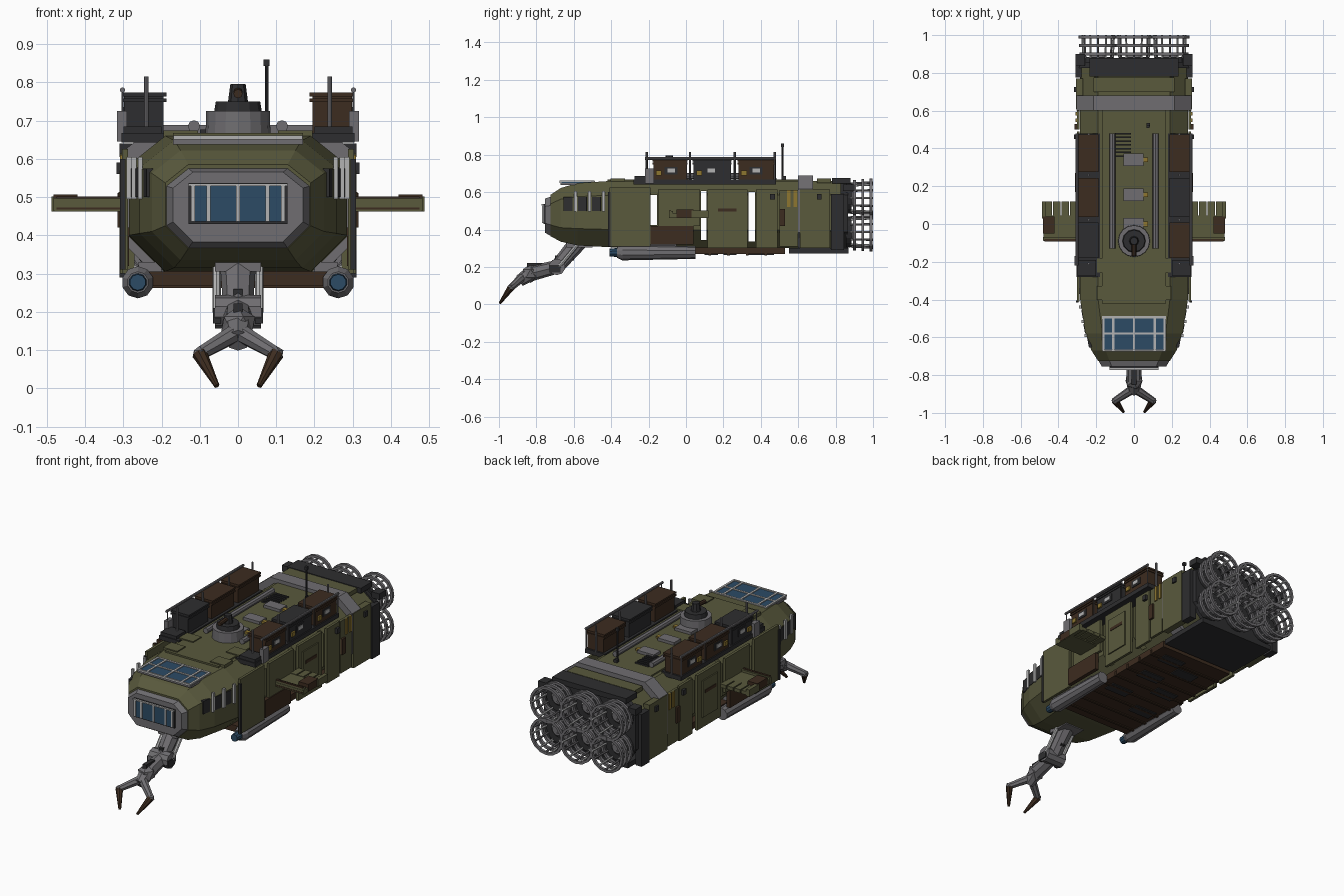
import bpy, bmesh, math
from mathutils import Vector, Matrix

if "Cube" in bpy.data.objects:
    bpy.data.objects.remove(bpy.data.objects["Cube"])


def material(name, r, g, b):
    m = bpy.data.materials.new(name)
    m.use_nodes = True
    m.diffuse_color = (r, g, b, 1)
    m.node_tree.nodes["Principled BSDF"].inputs["Base Color"].default_value = (r, g, b, 1)
    return m


OLIVE = material("olive paint", .1, .1, .046)
GREY = material("grey metal", .16, .155, .165)
DARK = material("charcoal metal", .027, .027, .029)
BROWN = material("rust brown", .046, .025, .014)
BLUE = material("blue glass", .025, .07, .13)
PALE = material("pale trim", .45, .45, .45)
YELLOW = material("yellow marking", .27, .18, .03)


def finish(name, bm, mat):
    bmesh.ops.recalc_face_normals(bm, faces=bm.faces)
    me = bpy.data.meshes.new(name)
    bm.to_mesh(me)
    bm.free()
    me.materials.append(mat)
    ob = bpy.data.objects.new(name, me)
    bpy.context.collection.objects.link(ob)
    return ob


def box(name, x, y, z, mat, turn=0):
    """Box from (min, max) ranges, optionally turned about its upright axis."""
    bm = bmesh.new()
    bmesh.ops.create_cube(bm, size=1)
    size = Vector((x[1] - x[0], y[1] - y[0], z[1] - z[0]))
    mid = Vector((x[0] + x[1], y[0] + y[1], z[0] + z[1])) / 2
    bm.transform(Matrix.Translation(mid) @ Matrix.Rotation(turn, 4, 'Z') @ Matrix.Diagonal(size).to_4x4())
    return finish(name, bm, mat)


def rod(name, a, b, r1, mat, r2=None, sides=8, caps=True):
    a, b = Vector(a), Vector(b)
    bm = bmesh.new()
    bmesh.ops.create_cone(bm, cap_ends=caps, segments=sides, radius1=r1,
                          radius2=r1 if r2 is None else r2, depth=(b - a).length)
    bm.transform(Matrix.Translation((a + b) / 2) @ (b - a).to_track_quat('Z', 'Y').to_matrix().to_4x4())
    return finish(name, bm, mat)


def ball(name, at, r, mat):
    bm = bmesh.new()
    bmesh.ops.create_icosphere(bm, subdivisions=1, radius=r, matrix=Matrix.Translation(at))
    return finish(name, bm, mat)


def loft(name, sections, mat):
    """Eight-sided skin through (y, half width, bottom, top, chamfer) sections."""
    bm = bmesh.new()
    rings = []
    for y, w, lo, hi, c in sections:
        pts = [(w - c, lo), (w, lo + c), (w, hi - c * .8), (w - c, hi)]
        pts += [(-x, z) for x, z in reversed(pts)]
        rings.append([bm.verts.new((x, y, z)) for x, z in pts])
    for a, b in zip(rings, rings[1:]):
        for i in range(8):
            j = (i + 1) % 8
            bm.faces.new((a[i], a[j], b[j], b[i]))
    bm.faces.new(rings[0])
    bm.faces.new(rings[-1])
    return finish(name, bm, mat)


def span(s, a, b):
    return tuple(sorted((s * a, s * b)))


# Hull with see-through slots
hull = loft("hull", [(-.725, .19, .365, .585, .06), (-.67, .225, .335, .622, .075),
                     (-.58, .257, .315, .648, .09), (-.4, .285, .305, .66, .095),
                     (.83, .285, .3, .66, .095)], OLIVE)
for y, z in (((-.19, -.155), (.425, .585)), ((.08, .11), (.345, .605)), ((.335, .37), (.335, .6))):
    cutter = box("slot_cutter", (-.5, .5), y, z, OLIVE)
    cutter.hide_render = True
    cutter.hide_set(True)
    cut = hull.modifiers.new("slot", 'BOOLEAN')
    cut.object = cutter
    cut.solver = 'EXACT'

# Front window
loft("window_surround", [(-.755, .17, .383, .565, .052), (-.715, .193, .362, .578, .06)], GREY)
box("window_frame", (-.13, .13), (-.762, -.75), (.43, .537), DARK)
box("front_glass", (-.12, .12), (-.766, -.75), (.436, .53), BLUE)
box("window_top_trim", (-.13, .13), (-.772, -.75), (.529, .536), PALE)
for x in (-.118, -.077, 0, .077, .118):
    box("window_bar", (x - .005, x + .005), (-.771, -.76), (.436, .534), PALE)

# Skylight
box("skylight_frame", (-.17, .17), (-.67, -.49), (.638, .65), GREY)
box("skylight_glass", (-.165, .165), (-.665, -.495), (.65, .656), BLUE)
box("skylight_front_trim", (-.168, .168), (-.676, -.666), (.65, .661), PALE)
for x in (-.163, -.11, 0, .11, .163):
    box("skylight_bar", (x - .006, x + .006), (-.67, -.49), (.654, .661), PALE)
for y in (-.58, -.493):
    box("skylight_crossbar", (-.17, .17), (y - .006, y + .006), (.654, .66), PALE)

# Roof deck
box("roof_deck", (-.17, .17), (-.42, .6), (.65, .668), OLIVE)
rod("turret_base", (0, -.09, .66), (0, -.09, .725), .085, GREY, .083, 16)
rod("turret_ring", (0, -.09, .725), (0, -.09, .75), .062, DARK, .058, 12)
rod("turret_head", (0, -.09, .75), (0, -.09, .795), .026, DARK, .02)
rod("turret_barrel", (0, -.09, .775), (0, -.17, .77), .012, BROWN)
for y in (.34, .155, 0):
    box("roof_unit", (-.055, .05), (y - .032, y + .032), (.66, .684), GREY)
    box("roof_tag", (.05, .075), (y - .012, y + .012), (.66, .68), YELLOW)
for i in range(7):
    box("vent_slat", (-.1, -.015), (.355 + i * .02, .363 + i * .02), (.66, .676), DARK)
box("antenna_foot", (.065, .085), (.515, .535), (.66, .685), DARK)
rod("antenna", (.075, .515, .66), (.075, .515, .86), .005, DARK)
box("antenna_tip", (.067, .083), (.507, .523), (.842, .86), DARK)

# Rear section
loft("rear_collar", [(.6, .305, .295, .688, .09), (.68, .305, .295, .688, .09)], GREY)
loft("rear_bulkhead", [(.825, .292, .295, .662, .09), (.865, .285, .298, .655, .09)], DARK)
for s in (-1, 1):
    box("rear_side_panel", span(s, .27, .308), (.61, .77), (.3, .615), OLIVE)
    box("rear_side_guard", span(s, .27, .31), (.775, .845), (.29, .59), DARK)
    box("rear_corner_block", span(s, .26, .31), (.84, .9), (.605, .64), DARK)
box("rear_roof_panel", (-.215, .215), (.7, .775), (.65, .674), OLIVE)
box("rear_roof_guard", (-.235, .235), (.78, .88), (.645, .675), DARK)
box("rear_belly_plate", (-.24, .24), (.55, .87), (.272, .3), DARK)

# Engine cages
for x in (-.19, 0, .19):
    for z in (.387, .568):
        rod("engine_socket", (x, .855, z), (x, .885, z), .086, DARK, .08, 16)
        rod("engine_core", (x, .88, z), (x, .9, z), .05, GREY, .03, 12)
        for y, r in ((.9, .084), (.945, .087), (.99, .091)):
            ring = rod("engine_ring", (x, y - .008, z), (x, y + .008, z), r, GREY, None, 16, False)
            wall = ring.modifiers.new("wall", 'SOLIDIFY')
            wall.thickness = .014
        for i in range(12):
            a = i * math.tau / 12
            c, d = math.cos(a), math.sin(a)
            rod("engine_strut", (x + .078 * c, .88, z + .078 * d),
                (x + .084 * c, 1, z + .084 * d), .006, GREY if i % 2 else PALE, None, 6)

# Belly
box("belly_pan", (-.235, .235), (-.33, .53), (.268, .305), BROWN)
for i in range(8):
    y = -.28 + i * .1
    box("belly_rib", (-.24, .24), (y, y + .014), (.262, .29), BROWN)
for x, y in ((-.1, .1), (.08, .2), (-.05, .33), (.12, -.02), (.1, .4), (-.13, -.12)):
    box("belly_hatch", (x - .07, x + .07), (y, y + .07), (.263, .29), DARK)

for s in (-1, 1):
    # Nose side windows
    for y, x in ((-.63, .239), (-.553, .26), (-.478, .271)):
        box("nose_window", span(s, x - .012, x + .004), (y - .024, y + .024), (.5, .575), DARK, -s * .18)
    for y, x in ((-.59, .256), (-.515, .272), (-.44, .285)):
        box("nose_window_post", span(s, x - .006, x + .006), (y - .008, y + .008), (.495, .605), PALE)
    # Wall panels between the slots
    for y, z in (((-.41, -.19), (.31, .625)), ((-.15, .075), (.42, .615)), ((.115, .33), (.3, .615)),
                 ((.375, .49), (.3, .615)), ((.5, .6), (.31, .61))):
        box("wall_panel", span(s, .288, .303), y, z, OLIVE)
    box("panel_edge", span(s, .294, .308), (-.416, -.404), (.31, .6), DARK)
    box("panel_door", span(s, .3, .31), (.15, .29), (.36, .57), OLIVE)
    box("door_recess", span(s, .3, .313), (.17, .27), (.495, .513), BROWN)
    box("side_step", span(s, .285, .308), (-.19, .04), (.32, .42), BROWN)
    box("side_handle", span(s, .3, .315), (.5, .53), (.42, .51), BROWN)
    for y in (.54, .575):
        box("warning_stripe", span(s, .3, .309), (y, y + .018), (.52, .61), YELLOW)
    for y in (.45, .7):
        box("side_lamp", span(s, .29, .318), (y, y + .025), (.56, .59), DARK)
    # Folding side platforms
    box("platform", span(s, .29, .48), (-.09, .045), (.462, .485), OLIVE)
    box("platform_lip", span(s, .465, .487), (.03, .12), (.462, .502), OLIVE)
    for i in range(4):
        box("platform_slat", span(s, .3 + i * .045, .338 + i * .045), (.045, .12), (.468, .488), OLIVE)
    box("platform_seat", span(s, .42, .482), (-.05, .04), (.465, .506), BROWN)
    box("platform_beam", span(s, .3, .482), (-.088, -.07), (.463, .498), OLIVE)
    for z in (.467, .496):
        box("platform_beam_trim", span(s, .305, .475), (-.092, -.08), (z, z + .006), BROWN)
    # Lamp pods
    rod("pod", (s * .262, -.34, .277), (s * .262, .05, .277), .042, GREY, .034, 10)
    rod("pod_nose", (s * .262, -.37, .277), (s * .262, -.34, .277), .028, GREY, .042, 10)
    rod("pod_lens", (s * .262, -.41, .277), (s * .262, -.365, .277), .021, BLUE, .024, 10)
    box("pod_mount", span(s, .2, .26), (-.25, -.05), (.28, .33), GREY)
    # Roof pipes, hatches and cargo rack
    rod("roof_pipe", (s * .115, -.13, .685), (s * .115, .48, .685), .016, GREY)
    for y in (-.22, -.365):
        box("roof_hatch", span(s, .105, .195), (y - .038, y + .038), (.645, .674), OLIVE)
    box("cargo_tray", span(s, .18, .305), (-.28, .48), (.642, .667), DARK)
    for k, (y0, y1) in enumerate(((-.175, .005), (.04, .24), (.28, .47))):
        wood = k == 2 or (k == 0) == (s > 0)
        mat = BROWN if wood else DARK
        box("crate", span(s, .195, .298), (y0, y1), (.665, .765), mat)
        for z in (.748, .763):
            box("crate_lid", span(s, .187, .303), (y0 - .004, y1 + .004), (z, z + .01), mat)
        box("crate_label_plate", span(s, .296, .302), (y0 + .06, y0 + .13), (.695, .735), DARK)
        box("crate_label", span(s, .296, .305), (y0 + .075, y0 + .115), (.705, .725), PALE)
        box("crate_latch", span(s, .296, .307), (y0 + .015, y0 + .045), (.69, .715), YELLOW)
    box("front_locker", span(s, .2, .3), (-.275, -.19), (.66, .685), DARK)
    box("rack_bracket", span(s, .29, .316), (-.22, -.17), (.645, .725), GREY)
    for y in (-.21, .022, .26, .475):
        rod("rack_post", (s * .24, y, .66), (s * .24, y, .815), .006, GREY)
        rod("rail_post", (s * .302, y, .66), (s * .302, y, .78), .003, GREY)
    rod("rack_rail", (s * .302, -.22, .78), (s * .302, .48, .78), .007, GREY)

# Grabber arm
SHOULDER, ELBOW, WRIST, PALM = (0, -.57, .34), (0, -.69, .2), (0, -.83, .165), (0, -.89, .125)
box("arm_mount", (-.06, .06), (-.64, -.5), (.305, .345), GREY)
rod("upper_arm", SHOULDER, ELBOW, .048, GREY, .038, 8)
rod("elbow_axle", (-.06, -.69, .2), (.06, -.69, .2), .044, GREY, None, 10)
rod("forearm", ELBOW, WRIST, .036, GREY, .042, 8)
ball("wrist", WRIST, .05, GREY)
rod("palm", WRIST, PALM, .04, GREY, .032, 8)
box("arm_cable_cover", (-.012, .012), (-.7, -.6), (.235, .26), DARK)
box("wrist_cover", (-.012, .012), (-.85, -.77), (.195, .222), DARK)
for s in (-1, 1):
    rod("arm_piston", (s * .056, -.58, .32), (s * .056, -.68, .2), .011, PALE)
    box("elbow_clamp", span(s, .045, .066), (-.73, -.67), (.17, .21), DARK)
    rod("claw_link", (s * .015, -.88, .14), (s * .1, -.935, .09), .024, GREY, .018)
    ball("claw_knuckle", (s * .1, -.935, .09), .021, GREY)
    rod("claw_tip", (s * .1, -.935, .09), (s * .055, -.995, .006), .02, BROWN, .007)
